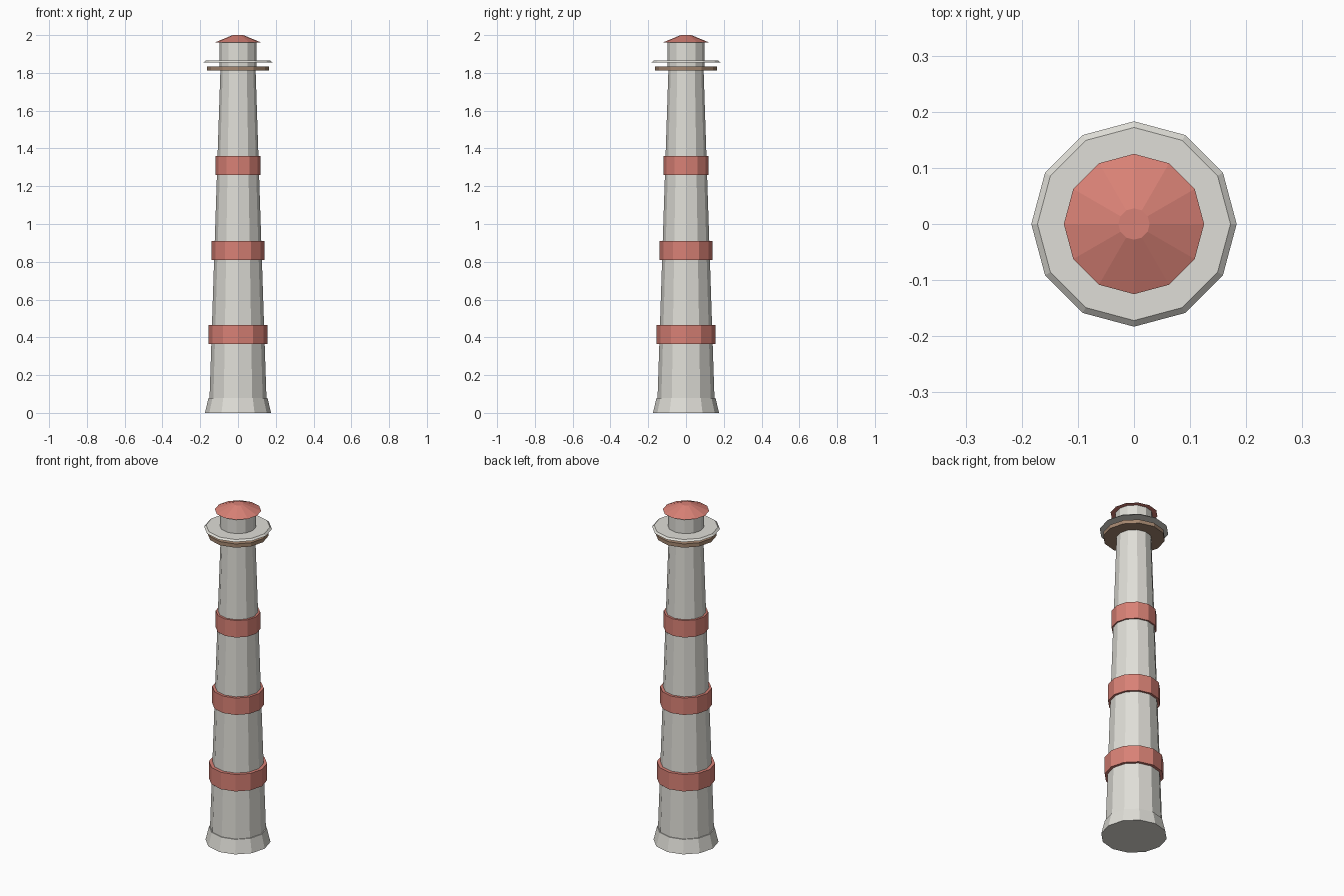
import bpy

cube = bpy.data.objects.get("Cube")
if cube:
    bpy.data.objects.remove(cube, do_unlink=True)


def make_material(name, rgb):
    mat = bpy.data.materials.new(name)
    mat.use_nodes = True
    colour = (*rgb, 1.0)
    mat.diffuse_color = colour
    mat.node_tree.nodes["Principled BSDF"].inputs["Base Color"].default_value = colour
    return mat


stone = make_material("pale stone", (0.74, 0.73, 0.68))
red = make_material("faded red", (0.69, 0.22, 0.18))
wood = make_material("brown wood", (0.37, 0.24, 0.16))

SIDES = 12


def frustum(name, bottom, top, r_bottom, r_top, mat):
    """Flat-faced twelve-sided section standing on the z axis."""
    bpy.ops.mesh.primitive_cone_add(
        vertices=SIDES, radius1=r_bottom, radius2=r_top,
        depth=top - bottom, location=(0, 0, (bottom + top) / 2))
    obj = bpy.context.object
    obj.name = name
    obj.data.materials.append(mat)
    return obj


# Flared foot and tapering shaft
frustum("tower_foot", 0, 0.08, 0.175, 0.156, stone)
frustum("tower_shaft", 0.04, 1.82, 0.152, 0.093, stone)

# Raised bands around the shaft
bands = (("lower_band", 0.365, 0.157),
         ("middle_band", 0.81, 0.139),
         ("upper_band", 1.26, 0.12))
for name, bottom, radius in bands:
    frustum(name, bottom, bottom + 0.1, radius, radius, red)

# Gallery floor and the thin plate above it
frustum("gallery_floor", 1.813, 1.835, 0.164, 0.164, wood)
frustum("gallery_plate", 1.855, 1.865, 0.183, 0.172, stone)

# Lantern room and roof
frustum("lantern_room", 1.83, 1.965, 0.098, 0.098, stone)
frustum("roof", 1.96, 2.0, 0.125, 0.028, red)
